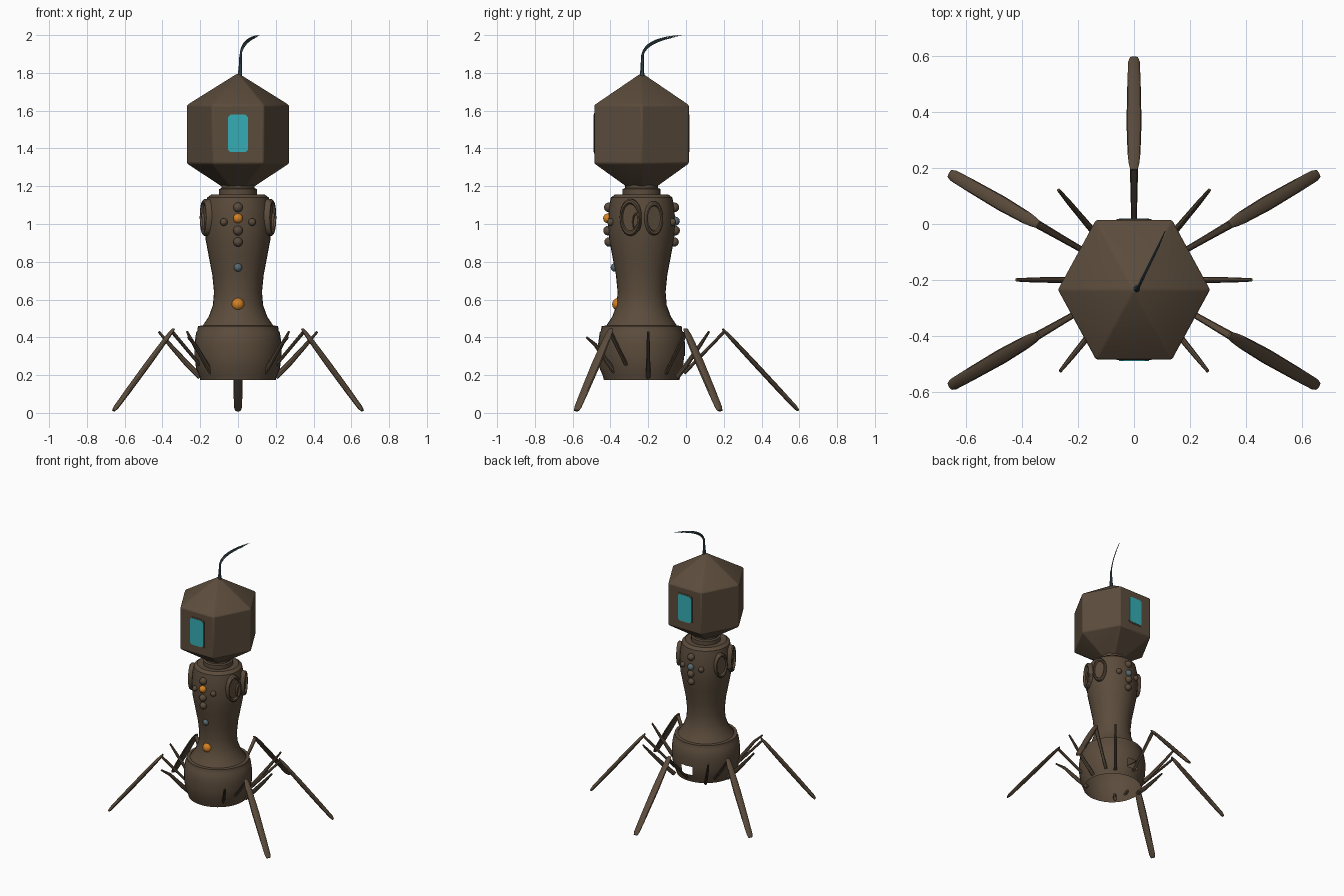
import bpy, bmesh, math
from mathutils import Vector, Matrix

if "Cube" in bpy.data.objects:
    bpy.data.objects.remove(bpy.data.objects["Cube"])

CY = -0.235          # body axis
LY = -0.20           # leg ring axis


def mat(name, rgb):
    m = bpy.data.materials.new(name)
    m.diffuse_color = (*rgb, 1)
    m.use_nodes = True
    m.node_tree.nodes["Principled BSDF"].inputs["Base Color"].default_value = m.diffuse_color
    return m


BROWN = mat("brown_metal", (0.105, 0.072, 0.045))
TEAL = mat("teal_glass", (0.035, 0.42, 0.46))
ORANGE = mat("orange_light", (0.68, 0.22, 0.015))
GREY = mat("blue_grey", (0.10, 0.14, 0.16))
DARK = mat("dark_filament", (0.05, 0.085, 0.105))


def make(name, bm, m, angle=35):
    bmesh.ops.recalc_face_normals(bm, faces=bm.faces)
    me = bpy.data.meshes.new(name)
    bm.to_mesh(me)
    bm.free()
    ob = bpy.data.objects.new(name, me)
    bpy.context.collection.objects.link(ob)
    me.materials.append(m)
    bpy.ops.object.select_all(action='DESELECT')
    ob.select_set(True)
    bpy.context.view_layer.objects.active = ob
    bpy.ops.object.shade_smooth_by_angle(angle=math.radians(angle))
    return ob


def lathe(profile, n, sy=1.0):
    """Revolve (radius, z) points about the body axis."""
    bm = bmesh.new()
    rings = []
    for r, z in profile:
        if r == 0:
            rings.append([bm.verts.new((0, CY, z))] * n)
        else:
            rings.append([bm.verts.new((r * math.cos(a), CY + sy * r * math.sin(a), z))
                          for a in (2 * math.pi * i / n for i in range(n))])
    for a, b in zip(rings, rings[1:]):
        for i in range(n):
            j = (i + 1) % n
            vs = list(dict.fromkeys((a[i], a[j], b[j], b[i])))
            bm.faces.new(vs)
    return bm


def tube(bm, pts, sizes, side=None, n=8):
    """Oval tube along pts; sizes are (width, thickness) per point."""
    pts = [Vector(p) for p in pts]
    rings = []
    for i, (p, (w, t)) in enumerate(zip(pts, sizes)):
        d = (pts[min(i + 1, len(pts) - 1)] - pts[max(i - 1, 0)]).normalized()
        s = Vector(side) if side else d.orthogonal().normalized()
        if not side:
            s = (Vector((0.9, -0.43, 0)) - d * d.dot(Vector((0.9, -0.43, 0)))).normalized()
        u = d.cross(s).normalized()
        rings.append([bm.verts.new(p + s * (w / 2 * math.cos(a)) + u * (t / 2 * math.sin(a)))
                      for a in (2 * math.pi * k / n for k in range(n))])
    for a, b in zip(rings, rings[1:]):
        for k in range(n):
            bm.faces.new((a[k], a[(k + 1) % n], b[(k + 1) % n], b[k]))
    bm.faces.new(rings[0])
    bm.faces.new(rings[-1])


# head: six-sided capsule with pointed top
head = make("head", lathe([(0.09, 1.20), (0.272, 1.32), (0.272, 1.63), (0, 1.80)], 6, 1.06), BROWN)
bev = head.modifiers.new("bevel", 'BEVEL')
bev.width, bev.segments = 0.007, 2

# windows on the front and back of the head
def window_plate(name, w, h, depth, y, m):
    bm = bmesh.new()
    c = 0.014
    out = [(w, h - c), (w - c, h), (c - w, h), (-w, h - c),
           (-w, c - h), (c - w, -h), (w - c, -h), (w, c - h)]
    f = bm.faces.new([bm.verts.new((x, y - depth / 2, 1.48 + z)) for x, z in out])
    ex = bmesh.ops.extrude_face_region(bm, geom=[f])
    bmesh.ops.translate(bm, vec=(0, depth, 0),
                        verts=[v for v in ex['geom'] if isinstance(v, bmesh.types.BMVert)])
    make(name, bm, m)


for tag, s in (("front", -1), ("back", 1)):
    y = CY + s * 0.2497
    window_plate(tag + "_window_frame", 0.062, 0.108, 0.005, y, BROWN)
    window_plate(tag + "_window", 0.054, 0.099, 0.009, y, TEAL)

# neck
make("neck", lathe([(0.10, 1.14), (0.10, 1.185), (0.088, 1.19), (0.088, 1.215)], 24), BROWN)

# torso
make("torso", lathe([(0.09, 1.155), (0.14, 1.157), (0.163, 1.14), (0.174, 1.08), (0.178, 1.0),
                     (0.172, 0.92), (0.155, 0.83), (0.136, 0.73), (0.127, 0.64), (0.133, 0.57),
                     (0.155, 0.51), (0.185, 0.465), (0.195, 0.45)], 32), BROWN)

# bowl at the base, open below, with a port at the back for the rear leg
bm = lathe([(0.19, 0.462), (0.212, 0.46), (0.215, 0.435), (0.222, 0.425), (0.231, 0.36),
            (0.230, 0.30), (0.222, 0.235), (0.205, 0.195), (0.20, 0.175)], 32)
port = [f for f in bm.faces if abs(f.calc_center_median().x) < 0.03
        and f.calc_center_median().y > CY and 0.235 < f.calc_center_median().z < 0.30]
bmesh.ops.delete(bm, geom=port, context='FACES')
make("base_bowl", bm, BROWN)

# studs down the front and back
def stud(name, x, y, z, r, m):
    bm = bmesh.new()
    bmesh.ops.create_uvsphere(bm, u_segments=14, v_segments=8, radius=r,
                              matrix=Matrix.Translation((x, y, z)))
    make(name, bm, m, 60)


for tag, s in (("front", -1), ("back", 1)):
    for i, (x, d, z, r) in enumerate([(0, .173, 1.088, .026), (0, .177, .965, .026),
                                      (0, .172, .905, .025), (.075, .163, 1.01, .02),
                                      (-.075, .163, 1.01, .02)]):
        stud(f"{tag}_stud_{i}", x, CY + s * d, z, r, BROWN)
stud("front_orange_stud", 0, CY - .178, 1.03, .026, ORANGE)
stud("back_grey_stud", 0, CY + .178, 1.015, .024, GREY)
stud("front_grey_stud", 0, CY - .142, .77, .022, GREY)
stud("front_orange_lamp", 0, CY - .122, .575, .034, ORANGE)

# oval pads with raised rims on both shoulders
for side in (-1, 1):
    for i, (deg, w, h, z) in enumerate([(-19, .058, .098, 1.035), (21, .05, .09, 1.03),
                                        (-8, .024, .05, 1.01)]):
        a = math.radians(deg)
        out = Vector((side * math.cos(a), math.sin(a), 0))
        tan = Vector((-out.y, out.x, 0))
        c = Vector((0, CY, z)) + out * 0.176
        bm = bmesh.new()
        prof = [(1.0, -.03), (1.0, .012), (.92, .02), (.8, .02), (.72, .008), (.35, .008)]
        rings = []
        for k, e in prof:
            rings.append([bm.verts.new(c + out * e + tan * (w * k * math.cos(t))
                                       + Vector((0, 0, h * k * math.sin(t))))
                          for t in (2 * math.pi * j / 24 for j in range(24))])
        for p, q in zip(rings, rings[1:]):
            for j in range(24):
                bm.faces.new((p[j], p[(j + 1) % 24], q[(j + 1) % 24], q[j]))
        bm.faces.new(rings[-1])
        make(f"shoulder_pad_{'left' if side < 0 else 'right'}_{i}", bm, BROWN)

# five long jointed legs
for deg in (30, 90, 150, 210, 330):
    a = math.radians(deg)
    out, tan = Vector((math.cos(a), math.sin(a), 0)), (-math.sin(a), math.cos(a), 0)
    foot_r = 0.795 if deg == 90 else 0.76
    at = lambda r, z: Vector((0, LY, z)) + out * r
    hip, knee, foot = at(.19, .21), at(.405, .432), at(foot_r, .012)
    bm = bmesh.new()
    tube(bm, [hip, hip.lerp(knee, .5), knee], [(.02, .018), (.024, .018), (.03, .016)], tan)
    tube(bm, [knee.lerp(foot, t) for t in (-.03, .03, .12, .4, .75, .96, 1)],
         [(.026, .01), (.038, .018), (.046, .022), (.054, .026), (.048, .026), (.042, .022), (.03, .012)],
         tan, 12)
    make(f"leg_{deg}", bm, BROWN)

# six short upright spines between the legs
for deg in (0, 50, 130, 180, 231, 309):
    a = math.radians(deg)
    out, tan = Vector((math.cos(a), math.sin(a), 0)), (-math.sin(a), math.cos(a), 0)
    tip = 0.43 if deg < 200 else 0.40
    at = lambda r, z: Vector((0, LY, z)) + out * r
    bm = bmesh.new()
    tube(bm, [at(.20, .19), at(.27, .26), at(.36, .36), at(.42, tip)],
         [(.024, .03), (.022, .03), (.018, .022), (.012, .012)], tan)
    make(f"spine_{deg}", bm, BROWN)

# curled filaments on top of the head
bm = bmesh.new()
tube(bm, [(0.01, -.232, 1.78), (.013, -.232, 1.84), (.014, -.230, 1.90)],
     [(.026, .026), (.018, .018), (.014, .014)])
for i in range(4):
    k = i / 3
    p0, p1 = Vector((.013, -.232, 1.88)), Vector((.008 + .012 * k, -.235 + .012 * k, 1.985 - .03 * k))
    p2 = Vector((.112 - .02 * k, -.025 - .05 * k, 2.0 - .014 * k))
    pts = [p0 * (1 - t) ** 2 + p1 * 2 * t * (1 - t) + p2 * t * t for t in (j / 10 for j in range(11))]
    tube(bm, pts, [(.009 - .0006 * j, .009 - .0006 * j) for j in range(11)], n=6)
make("head_filaments", bm, DARK)
